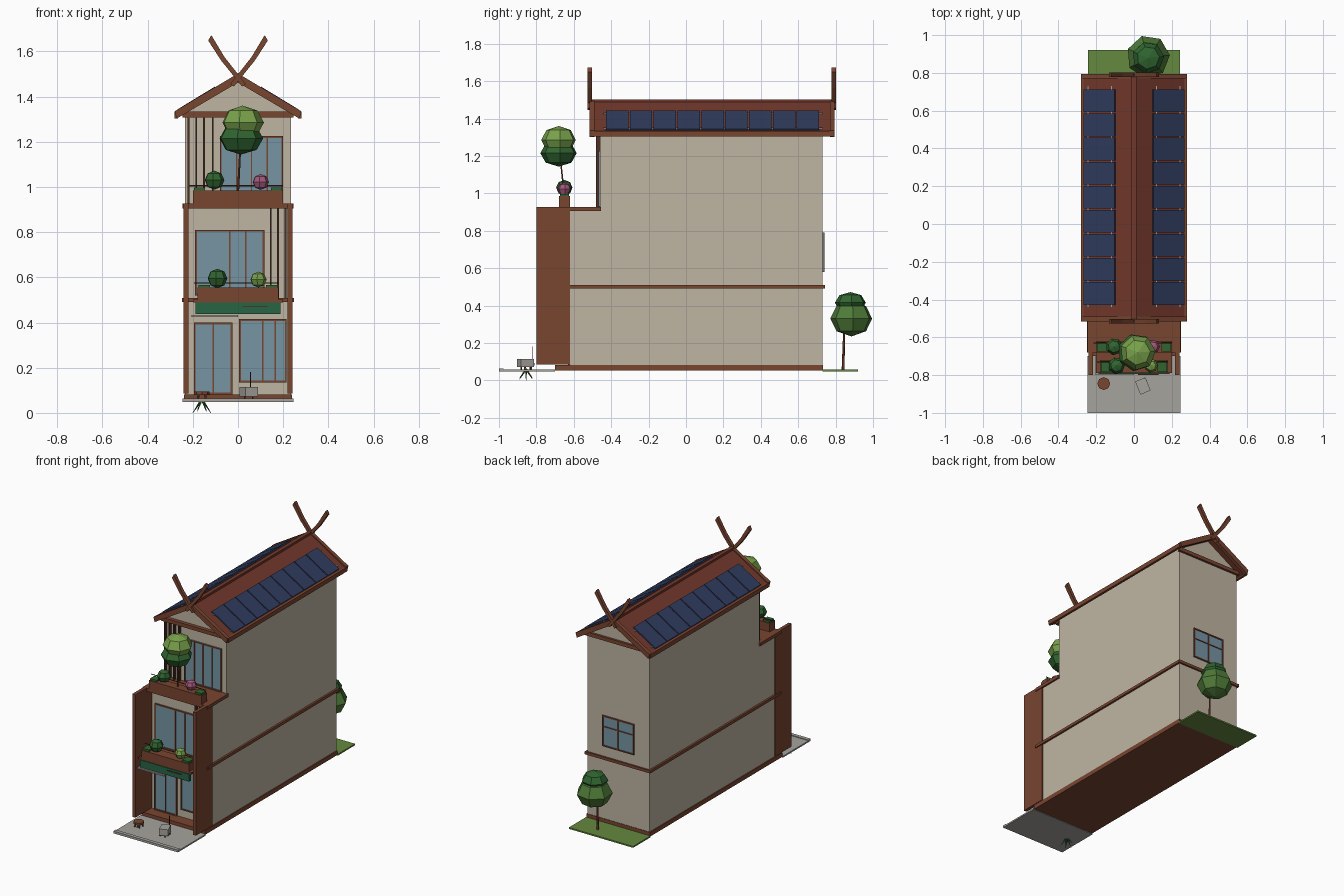
import bpy, bmesh, math
from mathutils import Matrix, Vector

if "Cube" in bpy.data.objects:
    bpy.data.objects.remove(bpy.data.objects["Cube"])


def mat(name, r, g, b):
    m = bpy.data.materials.new(name)
    m.diffuse_color = (r, g, b, 1)
    m.use_nodes = True
    m.node_tree.nodes["Principled BSDF"].inputs["Base Color"].default_value = m.diffuse_color
    return m


WALL = mat("plaster", .52, .46, .36)
WOOD = mat("wood", .19, .06, .03)
DARK = mat("dark_wood", .08, .03, .018)
ROOF = mat("roof_red", .17, .04, .025)
PANEL = mat("solar_blue", .03, .045, .11)
GLASS = mat("glass", .18, .30, .37)
GREEN = mat("leaf_dark", .03, .13, .03)
MID = mat("leaf_mid", .08, .20, .04)
LIGHT = mat("leaf_light", .19, .36, .07)
PINK = mat("blossom", .36, .10, .20)
SIGN = mat("sign_green", .02, .13, .06)
STONE = mat("stone", .38, .37, .34)
GRASS = mat("grass", .13, .25, .05)


def finish(name, bm, m):
    bmesh.ops.recalc_face_normals(bm, faces=bm.faces)
    me = bpy.data.meshes.new(name)
    bm.to_mesh(me)
    bm.free()
    me.materials.append(m)
    o = bpy.data.objects.new(name, me)
    bpy.context.collection.objects.link(o)
    return o


def box(name, x, y, z, m, rot=0):
    """Box from (min, max) pairs, optionally turned about z."""
    bm = bmesh.new()
    bmesh.ops.create_cube(bm, size=1)
    o = finish(name, bm, m)
    c = [sum(p) / 2 for p in (x, y, z)]
    s = [p[1] - p[0] for p in (x, y, z)]
    o.data.transform(Matrix.Translation(c) @ Matrix.Rotation(rot, 4, 'Z') @ Matrix.Diagonal((*s, 1)))
    return o


def prism(name, pts, y, m):
    """Extrude an x-z outline along y."""
    bm = bmesh.new()
    f = bm.faces.new([bm.verts.new((px, y[0], pz)) for px, pz in pts])
    r = bmesh.ops.extrude_face_region(bm, geom=[f])
    vs = [v for v in r["geom"] if isinstance(v, bmesh.types.BMVert)]
    bmesh.ops.translate(bm, verts=vs, vec=(0, y[1] - y[0], 0))
    return finish(name, bm, m)


def rod(name, a, b, r1, r2, m, n=6):
    a, b = Vector(a), Vector(b)
    bm = bmesh.new()
    bmesh.ops.create_cone(bm, cap_ends=True, segments=n, radius1=r1, radius2=r2, depth=(b - a).length)
    rot = (b - a).to_track_quat('Z', 'Y').to_matrix().to_4x4()
    bm.transform(Matrix.Translation((a + b) / 2) @ rot)
    return finish(name, bm, m)


def foliage(name, c, r, h, m):
    """Low-poly faceted crown."""
    bm = bmesh.new()
    bmesh.ops.create_uvsphere(bm, u_segments=7, v_segments=4, radius=1)
    bm.transform(Matrix.Translation(c) @ Matrix.Rotation(.3, 4, 'Z') @ Matrix.Diagonal((r, r, h, 1)))
    return finish(name, bm, m)


def window(name, x, z, y, d, bars, transom=None):
    """Glazing with frame; d is the outward y direction."""
    t = .008
    ys = sorted((y, y + d * .010))
    box(name + "_glass", x, sorted((y, y + d * .005)), z, GLASS)
    for bx in (x[0] + t / 2, x[1] - t / 2):
        box(name + "_jamb", (bx - t / 2, bx + t / 2), ys, z, WOOD)
    for bz in (z[0] + t / 2, z[1] - t / 2):
        box(name + "_rail", x, ys, (bz - t / 2, bz + t / 2), WOOD)
    for bx in bars:
        box(name + "_mullion", (bx - .003, bx + .003), ys, z, WOOD)
    if transom:
        box(name + "_transom", x, ys, (transom - .003, transom + .003), WOOD)


# Building body
prism("main_body", [(-.235, .06), (.235, .06), (.235, 1.33), (0, 1.47), (-.235, 1.33)], (-.46, .73), WALL)
box("front_body", (-.235, .235), (-.62, -.46), (.06, .91), WALL)
box("plinth", (-.24, .24), (-.70, .733), (.052, .082), WOOD)
box("floor_band", (-.248, .248), (-.68, .742), (.49, .509), WOOD)
box("terrace_slab", (-.246, .246), (-.68, -.455), (.905, .927), WOOD)
for s in (-1, 1):
    box("side_fin", sorted((s * .218, s * .241)), (-.80, -.62), (.085, .927), WOOD)

# Roof and gables
prism("roof_slab", [(0, 1.495), (.275, 1.328), (.275, 1.308), (0, 1.472), (-.275, 1.308), (-.275, 1.328)],
      (-.505, .785), ROOF)
box("ridge_cap", (-.013, .013), (-.505, .785), (1.483, 1.502), ROOF)
for s in (-1, 1):
    box("eave_trim", sorted((s * .265, s * .281)), (-.505, .785), (1.303, 1.332), WOOD)
for y in ((-.515, -.49), (.77, .795)):
    prism("bargeboard", [(0, 1.502), (.28, 1.335), (.272, 1.302), (0, 1.462), (-.272, 1.302), (-.28, 1.335)],
          y, WOOD)
for y in ((-.485, -.455), (.725, .745)):
    box("tie_beam", (-.245, .245), y, (1.308, 1.333), WOOD)
for y in ((-.527, -.503), (.778, .802)):
    for s in (-1, 1):
        prism("crossed_finial", [(s * a, b) for a, b in
              [(-.035, 1.455), (-.018, 1.445), (.075, 1.56), (.132, 1.648), (.118, 1.672), (.06, 1.575)]],
              y, WOOD)

# Solar panels on both slopes
k = .607
for s in (-1, 1):
    for i in range(9):
        y = -.428 + i * .1275
        lo = [(s * x, 1.495 - k * x + d) for x, d in ((.098, .001), (.264, .001), (.268, .011), (.102, .011))]
        prism("solar_panel", lo, (y, y + .12), PANEL)
    for x in (.12, .245):
        z = 1.495 - k * x
        box("panel_rail", sorted((s * x - .003, s * x + .003)), (-.44, .73), (z - .004, z + .006), STONE)

# Windows and doors
window("entry_door", (-.195, -.025), (.082, .40), -.62, -1, [-.11])
window("shop_window", (.005, .215), (.135, .415), -.62, -1, [.11, .165])
window("middle_window", (-.19, .117), (.52, .81), -.62, -1, [-.037, .035])
window("upper_window", (-.08, .20), (.93, 1.225), -.46, -1, [-.005, .06, .13])
window("back_window", (-.12, .12), (.58, .79), .73, 1, [0], .715)

# Vertical slat screens
for x in (-.219, -.185, -.15, -.112):
    box("upper_slat", (x - .004, x + .004), (-.482, -.455), (.925, 1.31), DARK)
for x in (.145, .177, .21):
    box("middle_slat", (x - .004, x + .004), (-.67, -.645), (.509, .905), DARK)

# Sign fascia, canopy and balcony floor
box("sign_board", (-.187, .187), (-.795, -.775), (.438, .488), SIGN)
box("sign_bar", (.02, .13), (-.799, -.795), (.468, .474), DARK)
box("balcony_floor", (-.20, .20), (-.79, -.62), (.488, .502), WOOD)
box("door_canopy", (-.205, .0), (-.80, -.70), (.425, .434), STONE)

# Planters, hedges and rails
for name, w, y, z in (("lower", .18, (-.79, -.72), (.495, .555)), ("upper", .20, (-.68, -.62), (.925, .985))):
    box(name + "_planter", (-w, w), y, z, WOOD)
    for s in (-1, 1):
        box(name + "_hedge", sorted((s * (w - .055), s * (w - .005))), (y[0] + .006, y[1] - .006),
            (z[1] - .01, z[1] + .012), GREEN)
    rod(name + "_rail", (-w - .015, y[1] - .01, z[1] + .02), (w + .0, y[1] - .01, z[1] + .02), .003, .003, DARK)
foliage("lower_bush_left", (-.092, -.75, .595), .045, .043, GREEN)
foliage("lower_bush_right", (.09, -.75, .59), .037, .035, LIGHT)
foliage("upper_bush_left", (-.105, -.65, 1.03), .045, .042, GREEN)
foliage("upper_flower_bush", (.10, -.65, 1.022), .037, .035, PINK)

# Terrace tree and garden tree
rod("terrace_trunk", (.0, -.65, .98), (.01, -.67, 1.17), .005, .004, WOOD)
foliage("terrace_crown_low", (.012, -.68, 1.215), .100, .072, GREEN)
foliage("terrace_crown_top", (.02, -.68, 1.285), .095, .075, LIGHT)
rod("garden_trunk", (.08, .84, .055), (.08, .845, .26), .008, .005, WOOD)
foliage("garden_crown_low", (.075, .885, .33), .115, .095, MID)
foliage("garden_crown_top", (.075, .88, .415), .085, .057, GREEN)

# Ground pieces
box("pavement", (-.245, .245), (-1.0, -.70), (.048, .058), STONE)
box("kerb", (-.245, .245), (-1.0, -.975), (.048, .063), STONE)
box("lawn", (-.243, .243), (.73, .92), (.048, .058), GRASS)

# Stool, street board and grass tuft by the door
rod("stool_seat", (-.16, -.845, .08), (-.16, -.845, .094), .034, .034, WOOD, 8)
for i in range(4):
    a = math.pi / 4 + i * math.pi / 2
    c, s = math.cos(a), math.sin(a)
    rod("stool_leg", (-.16 + .02 * c, -.845 + .02 * s, .085), (-.16 + .025 * c, -.845 + .025 * s, .057),
        .005, .005, WOOD)
box("street_box", (.018, .076), (-.895, -.82), (.072, .115), STONE, math.radians(22))
for dx in (-.018, .018):
    for dy in (-.025, .025):
        rod("street_box_leg", (.047 + dx, -.857 + dy, .075), (.047 + dx, -.857 + dy, .057), .004, .004, DARK)
rod("street_box_pole", (.055, -.82, .11), (.055, -.82, .18), .002, .002, DARK)
for i in range(6):
    a = i * math.pi / 3
    rod("root_tuft", (-.16, -.855, .06), (-.16 + .04 * math.cos(a), -.855 + .04 * math.sin(a), .0 + .006 * (i % 3)),
        .006, .001, GREEN, 4)
